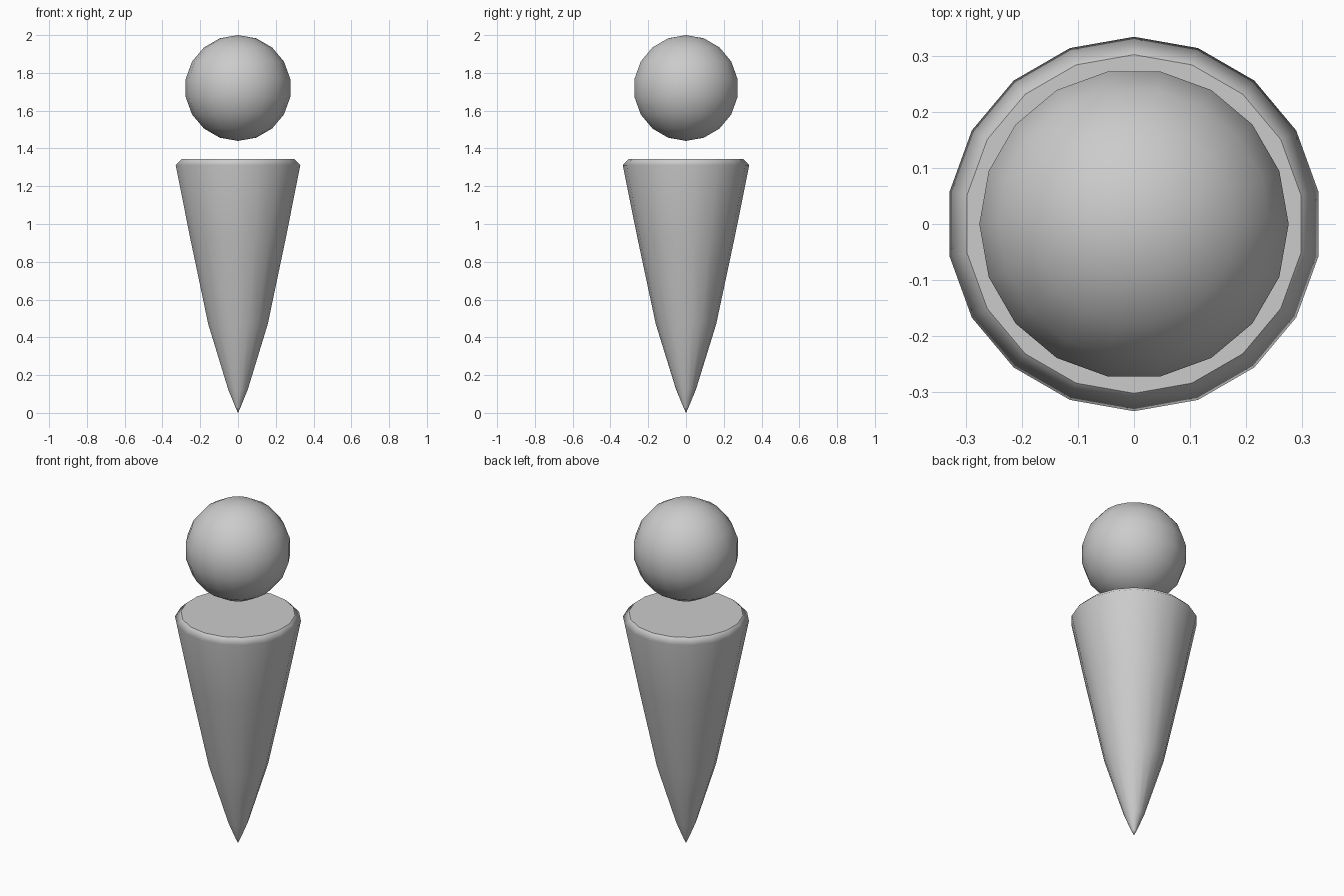
import bpy, bmesh, math
from mathutils import Matrix

if "Cube" in bpy.data.objects:
    bpy.data.objects.remove(bpy.data.objects["Cube"])

SIDES = 18


def make_object(name, bm):
    bmesh.ops.recalc_face_normals(bm, faces=bm.faces)
    mesh = bpy.data.meshes.new(name)
    bm.to_mesh(mesh)
    bm.free()
    obj = bpy.data.objects.new(name, mesh)
    bpy.context.collection.objects.link(obj)
    return obj


def lathe(name, tip_z, profile):
    """Closed turned form: a point at tip_z, then rings, then a flat cap."""
    bm = bmesh.new()
    tip = bm.verts.new((0, 0, tip_z))
    rings = []
    for r, z in profile:
        rings.append([bm.verts.new((r * math.sin(a), r * math.cos(a), z))
                      for a in (2 * math.pi * i / SIDES for i in range(SIDES))])
    for i in range(SIDES):
        j = (i + 1) % SIDES
        bm.faces.new((tip, rings[0][i], rings[0][j]))
        for low, high in zip(rings, rings[1:]):
            bm.faces.new((low[i], high[i], high[j], low[j]))
    bm.faces.new(rings[-1])
    for f in bm.faces:
        f.smooth = len(f.verts) < 5
    return make_object(name, bm)


# Tapered body with a bevelled flat top
body = lathe("body", 0.0, [(0.014, 0.03), (0.053, 0.125), (0.16, 0.47),
                           (0.258, 0.93), (0.335, 1.312), (0.303, 1.343)])
# Weighted normals keep the flat cap clean
body.modifiers.new("weighted_normals", 'WEIGHTED_NORMAL').keep_sharp = True

# Floating ball head
bm = bmesh.new()
bmesh.ops.create_uvsphere(bm, u_segments=SIDES, v_segments=9, radius=0.281,
                          matrix=Matrix.Translation((0, 0, 1.72)) @ Matrix.Rotation(math.pi / 2, 4, 'Z'))
bmesh.ops.scale(bm, vec=(1, 1, 0.28 / 0.281), space=Matrix.Translation((0, 0, -1.72)), verts=bm.verts)
for f in bm.faces:
    f.smooth = True
make_object("head", bm)
